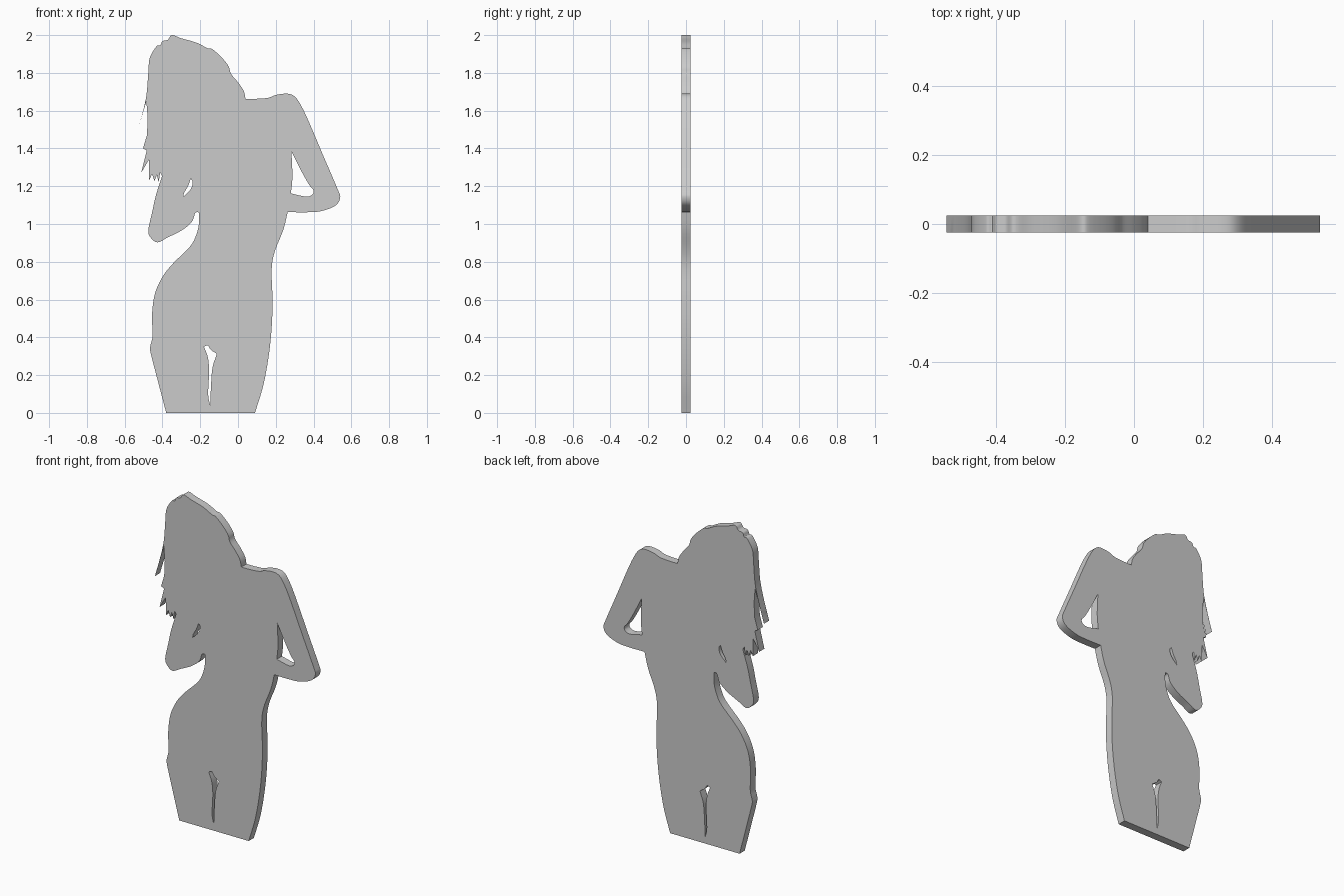
import bpy, bmesh, math
from mathutils import Vector

HALF_THICKNESS = 0.025

# Outline runs, clockwise from the lower left; each is smooth, with corners between runs
waist = [(-.38, 0), (-.422, .16), (-.463, .32), (-.464, .355), (-.452, .41), (-.455, .52),
         (-.44, .63), (-.40, .72), (-.345, .79), (-.255, .88), (-.222, .94), (-.207, 1.0), (-.206, 1.062)]
forearm = [(-.206, 1.062), (-.226, 1.058), (-.245, 1.01), (-.30, .965), (-.37, .93), (-.425, .903),
           (-.46, .925), (-.475, .965), (-.455, 1.06), (-.435, 1.15), (-.402, 1.255)]
crown = [(-.545, 1.45), (-.51, 1.57), (-.485, 1.68), (-.475, 1.80), (-.467, 1.88), (-.432, 1.94),
         (-.412, 1.945), (-.40, 1.968), (-.372, 1.975), (-.35, 2.0), (-.30, 1.983), (-.22, 1.96),
         (-.16, 1.93), (-.135, 1.925), (-.085, 1.88), (-.05, 1.835), (-.037, 1.795),
         (0, 1.75), (.03, 1.705), (.04, 1.662)]
shoulder_arm = [(.04, 1.662), (.10, 1.663), (.16, 1.668), (.20, 1.683), (.26, 1.69), (.30, 1.675),
                (.335, 1.625), (.38, 1.53), (.45, 1.365), (.525, 1.19), (.541, 1.14), (.515, 1.097),
                (.44, 1.068), (.36, 1.062), (.263, 1.063)]
flank = [(.263, 1.063), (.24, .97), (.20, .87), (.182, .80), (.178, .73), (.182, .62),
         (.18, .48), (.165, .32), (.135, .15), (.09, 0)]
# Straight-edged lock ends
locks = [(-.402, 1.255), (-.412, 1.273), (-.42, 1.222), (-.43, 1.26), (-.442, 1.227),
         (-.455, 1.265), (-.47, 1.232), (-.472, 1.34), (-.513, 1.27), (-.483, 1.39),
         (-.503, 1.40), (-.482, 1.47), (-.478, 1.56), (-.485, 1.65), (-.545, 1.45)]

# Openings
elbow_gap = [[(.283, 1.385), (.33, 1.29), (.375, 1.21), (.40, 1.178), (.392, 1.155), (.36, 1.145), (.28, 1.162)],
             [(.28, 1.162), (.288, 1.25), (.283, 1.385)]]
chest_gap = [[(-.25, 1.24), (-.24, 1.222), (-.25, 1.185), (-.29, 1.142)],
             [(-.29, 1.142), (-.285, 1.165), (-.265, 1.20), (-.25, 1.24)]]
leg_gap = [[(-.18, .35), (-.16, .357), (-.145, .335), (-.112, .312)],
           [(-.112, .312), (-.135, .24), (-.143, .14), (-.147, .038)],
           [(-.147, .038), (-.158, .10), (-.153, .22), (-.16, .295), (-.18, .35)]]


def smooth(points, steps=5):
    """Catmull-Rom samples through the points, without the last one."""
    p = [Vector(q) for q in points]
    p = [2 * p[0] - p[1]] + p + [2 * p[-1] - p[-2]]
    out = []
    for a, b, c, d in zip(p, p[1:], p[2:], p[3:]):
        for i in range(steps):
            t = i / steps
            out.append(b + (c - a) * t * .5 + (2 * a - 5 * b + 4 * c - d) * t * t * .5
                       + (3 * b - a - 3 * c + d) * t ** 3 * .5)
    return out


def add_loop(curve, points):
    spline = curve.splines.new('POLY')
    spline.points.add(len(points) - 1)
    for sp, q in zip(spline.points, points):
        sp.co = (q[0], q[1], 0, 1)
    spline.use_cyclic_u = True


# Flat cut-out panel with its openings
curve = bpy.data.curves.new('silhouette_panel', 'CURVE')
curve.dimensions = '2D'
curve.fill_mode = 'BOTH'
curve.extrude = HALF_THICKNESS
add_loop(curve, smooth(waist) + smooth(forearm) + locks[:-1] + smooth(crown)
         + smooth(shoulder_arm) + smooth(flank) + [Vector(flank[-1])])
for gap in (elbow_gap, chest_gap, leg_gap):
    add_loop(curve, [q for run in gap for q in smooth(run)])

panel = bpy.data.objects.new('silhouette_panel', curve)
bpy.context.collection.objects.link(panel)
panel.rotation_euler.x = math.pi / 2
bpy.context.view_layer.objects.active = panel
panel.select_set(True)
bpy.ops.object.convert(target='MESH')
bpy.ops.object.transform_apply(location=False, rotation=True, scale=False)

# Weld faces to the rim
bm = bmesh.new()
bm.from_mesh(panel.data)
bmesh.ops.remove_doubles(bm, verts=bm.verts, dist=1e-4)
bmesh.ops.recalc_face_normals(bm, faces=bm.faces)
bm.to_mesh(panel.data)
bm.free()
bpy.ops.object.shade_smooth_by_angle(angle=math.radians(30))
